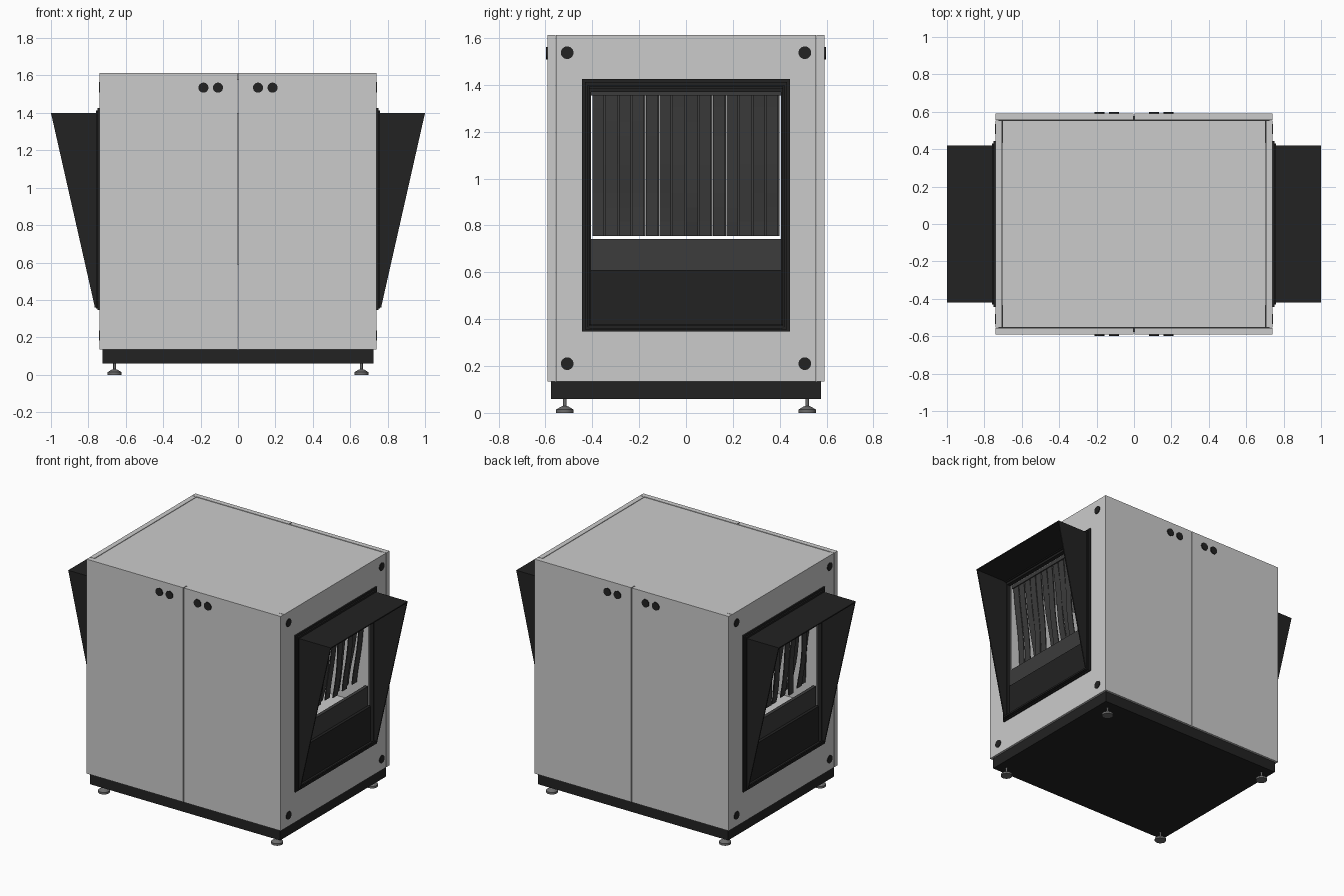
import bpy, bmesh, math, random
from mathutils import Matrix

if "Cube" in bpy.data.objects:
    bpy.data.objects.remove(bpy.data.objects["Cube"])

random.seed(4)


def material(name, v):
    m = bpy.data.materials.new(name)
    m.diffuse_color = (v, v, v, 1)
    m.use_nodes = True
    m.node_tree.nodes["Principled BSDF"].inputs["Base Color"].default_value = m.diffuse_color
    return m


BLACK = material("black", 0.016)
RUBBER = material("rubber", 0.045)
METAL = material("metal", 0.15)


def finish(bm, name, mat=None, end=1, smooth=False):
    # end = -1 turns the part half a revolution to the opposite end
    if end < 0:
        bm.transform(Matrix.Rotation(math.pi, 4, 'Z'))
    bmesh.ops.recalc_face_normals(bm, faces=bm.faces)
    me = bpy.data.meshes.new(name)
    bm.to_mesh(me)
    bm.free()
    ob = bpy.data.objects.new(name, me)
    bpy.context.collection.objects.link(ob)
    if mat:
        me.materials.append(mat)
    if smooth:
        bpy.ops.object.select_all(action='DESELECT')
        ob.select_set(True)
        bpy.context.view_layer.objects.active = ob
        bpy.ops.object.shade_smooth_by_angle(angle=math.radians(35))
    return ob


def add_box(bm, x0, x1, y0, y1, z0, z1):
    m = (Matrix.Translation(((x0 + x1) / 2, (y0 + y1) / 2, (z0 + z1) / 2))
         @ Matrix.Diagonal((x1 - x0, y1 - y0, z1 - z0, 1)))
    bmesh.ops.create_cube(bm, size=1, matrix=m)


def box(name, dims, mat=None, end=1):
    bm = bmesh.new()
    add_box(bm, *dims)
    return finish(bm, name, mat, end)


def frame(name, x0, x1, outer, inner, mat=None, end=1):
    # rectangular ring facing x; outer and inner are (y0, y1, z0, z1)
    bm = bmesh.new()
    rings = []
    for x in (x0, x1):
        for a, b, c, d in (outer, inner):
            rings.append([bm.verts.new((x, y, z)) for y, z in ((a, c), (b, c), (b, d), (a, d))])
    for p, q in ((0, 1), (2, 3), (0, 2), (1, 3)):
        for i in range(4):
            j = (i + 1) % 4
            bm.faces.new((rings[p][i], rings[p][j], rings[q][j], rings[q][i]))
    return finish(bm, name, mat, end)


def plate(name, profile, y0, y1, mat, end):
    # x-z profile extruded along y
    bm = bmesh.new()
    a = [bm.verts.new((x, y0, z)) for x, z in profile]
    b = [bm.verts.new((x, y1, z)) for x, z in profile]
    bm.faces.new(a)
    bm.faces.new(b)
    for i in range(len(a)):
        j = (i + 1) % len(a)
        bm.faces.new((a[i], a[j], b[j], b[i]))
    return finish(bm, name, mat, end)


def button(name, loc, axis, end):
    rot = Matrix.Rotation(math.pi / 2, 4, 'Y' if axis == 'X' else 'X')
    bm = bmesh.new()
    bmesh.ops.create_cone(bm, cap_ends=True, segments=24, radius1=0.027, radius2=0.027,
                          depth=0.014, matrix=Matrix.Translation(loc) @ rot)
    return finish(bm, name, BLACK, end, True)


def foot(name, x, y):
    # lathed levelling foot
    bm = bmesh.new()
    pts = [(0, 0), (0.037, 0), (0.037, 0.014), (0.016, 0.027), (0.007, 0.03), (0.007, 0.065)]
    vs = [bm.verts.new((r, 0, z)) for r, z in pts]
    es = [bm.edges.new(p) for p in zip(vs, vs[1:])]
    bmesh.ops.spin(bm, geom=vs + es, cent=(0, 0, 0), axis=(0, 0, 1),
                   angle=2 * math.pi, steps=24)
    bmesh.ops.remove_doubles(bm, verts=bm.verts, dist=1e-5)
    bm.transform(Matrix.Translation((x, y, 0)))
    finish(bm, name, METAL, 1, True)


# plinth, feet and roof
box("plinth", (-0.725, 0.725, -0.577, 0.577, 0.06, 0.135), BLACK)
for i, (x, y) in enumerate([(a, b) for a in (-0.66, 0.66) for b in (-0.517, 0.517)]):
    foot(f"levelling_foot_{i}", x, y)
box("roof_panel", (-0.704, 0.704, -0.554, 0.554, 1.575, 1.61))

# through tunnel
box("tunnel_floor", (-0.705, 0.705, -0.415, 0.415, 0.59, 0.61))
box("tunnel_ceiling", (-0.705, 0.705, -0.415, 0.415, 1.38, 1.40))
for s in (-1, 1):
    box("tunnel_wall", (-0.705, 0.705, s * 0.425 - 0.01, s * 0.425 + 0.01, 0.59, 1.40))

for end, tag in ((1, "right"), (-1, "left")):
    # doors with round pulls (front for one end, back for the other)
    for s in (-1, 1):
        box(f"door_{tag}", (min(s * 0.003, s * 0.74), max(s * 0.003, s * 0.74),
                            -0.592, -0.557, 0.135, 1.612), None, end)
        for x in (0.107, 0.185):
            button(f"door_pull_{tag}", (s * x, -0.591, 1.535), 'Y', end)

    # end wall with corner caps and window frame
    opening = (-0.405, 0.405, 0.37, 1.37)
    frame(f"end_panel_{tag}", 0.706, 0.74, (-0.554, 0.554, 0.135, 1.612), (-0.42, 0.42, 0.36, 1.39), None, end)
    for y in (-0.507, 0.507):
        for z in (0.21, 1.537):
            button(f"corner_cap_{tag}", (0.737, y, z), 'X', end)
    frame(f"window_frame_{tag}", 0.72, 0.75, (-0.444, 0.444, 0.347, 1.425), opening, BLACK, end)
    frame(f"window_seal_{tag}", 0.75, 0.76, (-0.43, 0.43, 0.355, 1.412), (-0.412, 0.412, 0.378, 1.385), BLACK, end)
    box(f"lower_panel_{tag}", (0.706, 0.728, -0.415, 0.415, 0.36, 0.61), BLACK, end)
    box(f"sill_bar_{tag}", (0.685, 0.708, -0.415, 0.405, 0.605, 0.742), RUBBER, end)

    # tapered hood
    side = [(0.745, 0.365), (0.765, 0.36), (1.0, 1.40), (0.745, 1.40)]
    for y in (-0.42, 0.412):
        plate(f"hood_side_{tag}", side, y, y + 0.008, BLACK, end)
    box(f"hood_top_{tag}", (0.745, 1.0, -0.412, 0.412, 1.392, 1.40), BLACK, end)
    box(f"hood_bottom_{tag}", (0.745, 0.767, -0.412, 0.412, 0.36, 0.372), BLACK, end)

    # wavy curtain strips hanging inward
    box(f"curtain_rail_{tag}", (0.69, 0.706, -0.405, 0.405, 1.355, 1.38), RUBBER, end)
    for i in range(14):
        y = -0.40 + i * 0.0572
        phase, amp = random.uniform(0, 6.28), random.uniform(0.006, 0.014)
        swing = random.uniform(0.04, 0.09)
        front, back = [], []
        for k in range(11):
            t = k / 10
            x = 0.697 - swing * t + amp * t * math.sin(phase + 6 * t)
            z = 1.365 - 0.61 * t
            front.append((x + 0.003, z))
            back.append((x - 0.003, z))
        plate(f"curtain_strip_{tag}_{i}", front + back[::-1], y, y + 0.05, RUBBER, end)
